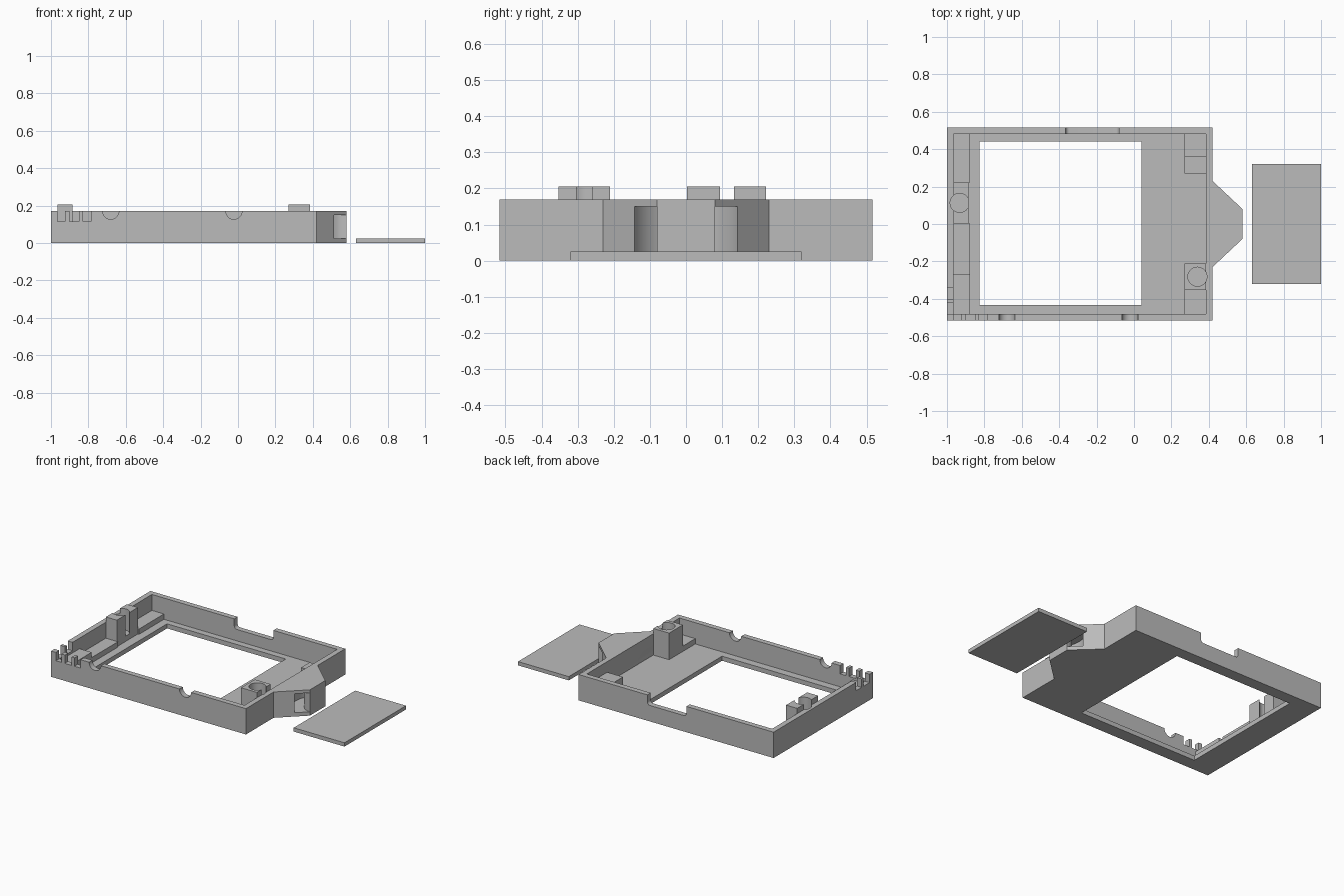
import bpy, bmesh, math

if "Cube" in bpy.data.objects:
    bpy.data.objects.remove(bpy.data.objects["Cube"])

grey = bpy.data.materials.new("mid_grey")
grey.diffuse_color = (0.5, 0.5, 0.5, 1)
grey.use_nodes = True
grey.node_tree.nodes["Principled BSDF"].inputs["Base Color"].default_value = grey.diffuse_color

H = 0.17        # wall height
FLOOR = 0.03    # floor thickness


def prism(name, pts, lo, hi, axis="Z"):
    """Extrude a 2D outline: along Z (points are x, y) or along Y (points are x, z)."""
    bm = bmesh.new()
    place = (lambda p, d: (p[0], p[1], d)) if axis == "Z" else (lambda p, d: (p[0], d, p[1]))
    face = bm.faces.new([bm.verts.new(place(p, lo)) for p in pts])
    ext = bmesh.ops.extrude_face_region(bm, geom=[face])
    move = (0, 0, hi - lo) if axis == "Z" else (0, hi - lo, 0)
    bmesh.ops.translate(bm, vec=move, verts=[v for v in ext["geom"] if isinstance(v, bmesh.types.BMVert)])
    bmesh.ops.recalc_face_normals(bm, faces=bm.faces)
    mesh = bpy.data.meshes.new(name)
    bm.to_mesh(mesh)
    bm.free()
    mesh.materials.append(grey)
    ob = bpy.data.objects.new(name, mesh)
    bpy.context.collection.objects.link(ob)
    return ob


def box(name, x0, x1, y0, y1, z0, z1):
    return prism(name, [(x0, y0), (x1, y0), (x1, y1), (x0, y1)], z0, z1)


def arc(cx, cy, r, a0, a1, n):
    return [(cx + r * math.cos(math.radians(a0 + (a1 - a0) * i / n)),
             cy + r * math.sin(math.radians(a0 + (a1 - a0) * i / n))) for i in range(n + 1)]


def circle(cx, cy, r, n=40):
    return arc(cx, cy, r, 0, 360, n)[:-1]


def cut(ob, cutters):
    """Subtract every cutter, then bake the result and drop the cutters."""
    for c in cutters:
        c.hide_render = True
        mod = ob.modifiers.new("cut", "BOOLEAN")
        mod.operation, mod.solver, mod.object = "DIFFERENCE", "EXACT", c
    deps = bpy.context.evaluated_depsgraph_get()
    mesh = bpy.data.meshes.new_from_object(ob.evaluated_get(deps))
    ob.modifiers.clear()
    ob.data = mesh
    for c in cutters:
        bpy.data.objects.remove(c)
    mesh.materials.clear()
    mesh.materials.append(grey)
    for p in mesh.polygons:
        p.material_index = 0


def smooth(ob):
    bpy.ops.object.select_all(action="DESELECT")
    ob.select_set(True)
    bpy.context.view_layer.objects.active = ob
    bpy.ops.object.shade_smooth_by_angle(angle=math.radians(30))


# Tray outline with the tapered strap tab on the right
frame = prism("tray_frame", [(-1, -0.517), (0.42, -0.517), (0.42, -0.23), (0.58, -0.08),
                             (0.58, 0.08), (0.42, 0.23), (0.42, 0.517), (-1, 0.517)], 0, H)
cutters = [
    box("cavity", -0.965, 0.385, -0.482, 0.482, FLOOR, 0.3),
    box("window", -0.825, 0.04, -0.432, 0.44, -0.1, 0.1),
]
# Curved strap channel through the tab
cutters.append(prism("strap_channel", arc(0.58, 0, 0.158, 75, 285, 40) + arc(0.58, 0, 0.08, 285, 75, 40),
                     0.025, 0.15))
# Round cable notches in the front wall
for x in (-0.68, -0.022):
    cutters.append(prism("cable_notch", circle(x, H, 0.043), -0.6, -0.45, "Y"))
# Comb slots in the front wall and left wall
for x0, x1 in ((-0.965, -0.925), (-0.9, -0.85), (-0.83, -0.785)):
    cutters.append(box("front_slot", x0, x1, -0.6, -0.47, 0.115, 0.3))
for y0, y1 in ((-0.482, -0.42), (-0.4, -0.343)):
    cutters.append(box("left_slot", -1.1, -0.95, y0, y1, 0.115, 0.3))
# Wide opening in the back wall with rounded lower corners
cutters.append(prism("back_opening", [(-0.08, 0.3), (-0.365, 0.3)]
                     + arc(-0.345, 0.125, 0.02, 180, 270, 6)
                     + arc(-0.1, 0.125, 0.02, 270, 360, 6), 0.45, 0.6, "Y"))

# Screw posts, each bored near its outer edge
LEFT_HOLE, RIGHT_HOLE = (-0.932, 0.113, 0.051), (0.339, -0.282, 0.051)
for hole in (LEFT_HOLE, RIGHT_HOLE):
    cutters.append(prism("bore", circle(*hole), 0.065, 0.3))
cut(frame, cutters)
smooth(frame)

for name, dims, hole in (("left_post", (-0.965, -0.885, 0.003, 0.222), LEFT_HOLE),
                         ("right_post", (0.27, 0.385, -0.353, -0.21), RIGHT_HOLE)):
    post = box(name, *dims, FLOOR, 0.205)
    cut(post, [prism("bore", circle(*hole), 0.065, 0.3)])
    smooth(post)

# Low support ledges inside the tray
box("left_back_ledge", -0.965, -0.877, 0.222, 0.482, FLOOR, 0.065)
box("left_middle_ledge", -0.965, -0.877, -0.27, 0.003, FLOOR, 0.065)
box("left_front_block", -0.965, -0.877, -0.482, -0.27, FLOOR, 0.1)
box("right_front_ledge", 0.27, 0.385, -0.482, -0.353, FLOOR, 0.065)
box("right_back_ledge", 0.27, 0.385, 0.36, 0.482, FLOOR, 0.065)
box("right_back_block", 0.27, 0.385, 0.27, 0.36, FLOOR, 0.1)

# Loose cover plate beside the tray
box("cover_plate", 0.63, 1.0, -0.32, 0.32, 0, 0.025)
